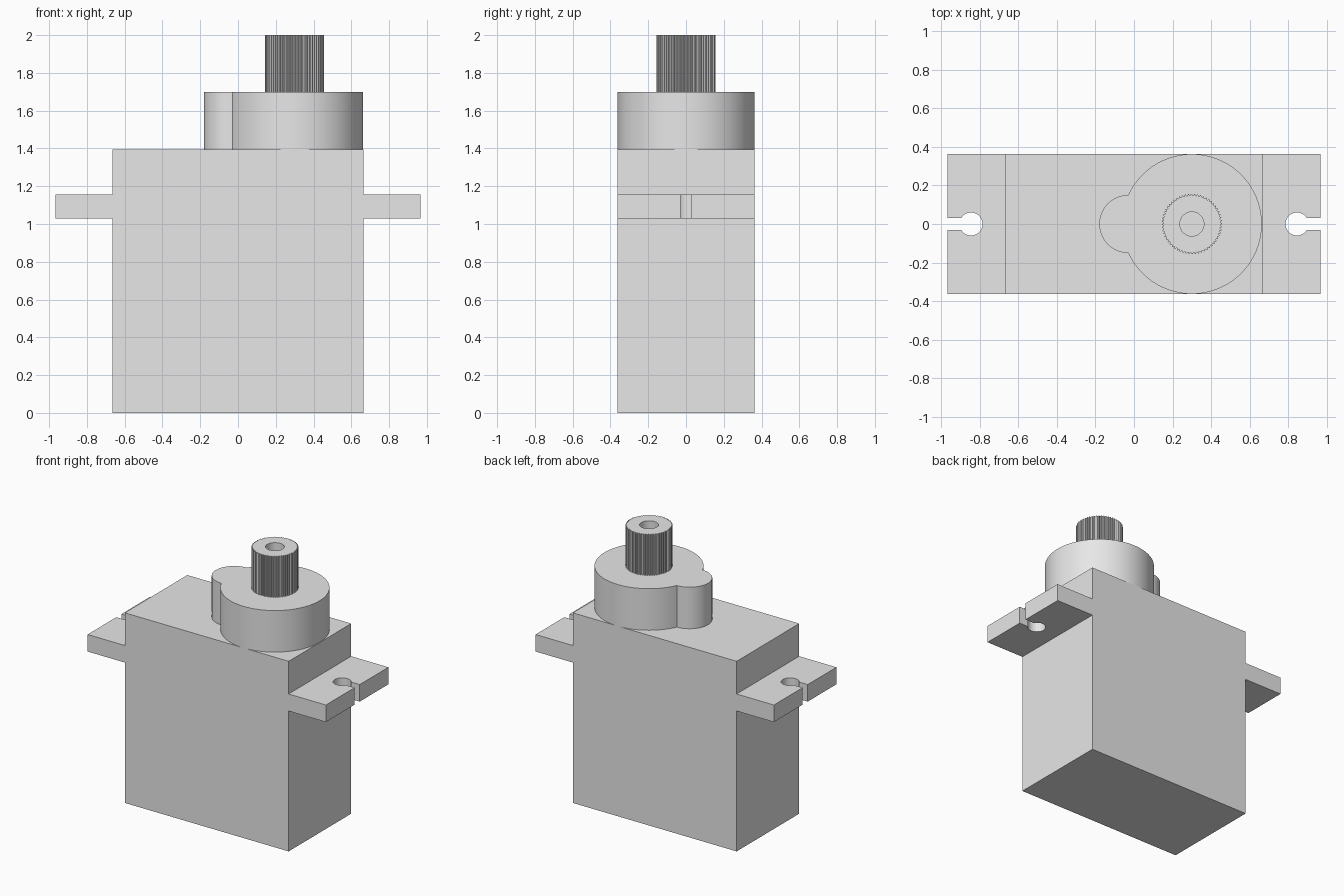
import bpy, bmesh
from math import sin, cos, pi, asin, radians

if "Cube" in bpy.data.objects:
    bpy.data.objects.remove(bpy.data.objects["Cube"])

grey = bpy.data.materials.new("light grey plastic")
grey.diffuse_color = (0.8, 0.8, 0.8, 1)
grey.use_nodes = True
grey.node_tree.nodes["Principled BSDF"].inputs["Base Color"].default_value = grey.diffuse_color


def finish(name, bm):
    """Turn a bmesh into an object, smooth on curves and sharp at corners."""
    bmesh.ops.recalc_face_normals(bm, faces=bm.faces)
    mesh = bpy.data.meshes.new(name)
    bm.to_mesh(mesh)
    bm.free()
    mesh.materials.append(grey)
    mesh.polygons.foreach_set("use_smooth", [True] * len(mesh.polygons))
    mesh.set_sharp_from_angle(angle=radians(20))
    obj = bpy.data.objects.new(name, mesh)
    bpy.context.collection.objects.link(obj)
    return obj


def arc(cx, r, a0, a1, n):
    """Points on an arc centred on (cx, 0)."""
    return [(cx + r * cos(a0 + (a1 - a0) * i / n), r * sin(a0 + (a1 - a0) * i / n))
            for i in range(n + 1)]


def ring(bm, points, z):
    return [bm.verts.new((x, y, z)) for x, y in points]


def bridge(bm, a, b):
    for i in range(len(a)):
        j = (i + 1) % len(a)
        bm.faces.new((a[i], a[j], b[j], b[i]))


def prism(name, outline, z0, z1):
    bm = bmesh.new()
    low, high = ring(bm, outline, z0), ring(bm, outline, z1)
    bridge(bm, low, high)
    bm.faces.new(low)
    bm.faces.new(high)
    return finish(name, bm)


BX, BY = 0.665, 0.3625      # half length and half width of the case
SX = 0.3                    # output shaft position

# Main case
prism("case", [(-BX, -BY), (BX, -BY), (BX, BY), (-BX, BY)], 0, 1.395)

# Mounting ears with keyhole slots open to the outer end
slot, hole_r, hole_x, end = 0.03, 0.06, 0.845, 0.967
a = asin(slot / hole_r)
for side, label in ((1, "right"), (-1, "left")):
    outline = [(BX, -BY), (end, -BY), (end, -slot)]
    outline += arc(hole_x, hole_r, 2 * pi - a, a, 36)
    outline += [(end, slot), (end, BY), (BX, BY)]
    prism("mounting_ear_" + label, [(side * x, y) for x, y in outline], 1.03, 1.155)

# Gear housing: large round boss with a smaller lobe
lobe_r = 0.15
a = pi - asin(lobe_r / BY)
lobe_x = SX + BY * cos(a)
outline = arc(SX, BY, -a, a, 80) + arc(lobe_x, lobe_r, pi / 2, 1.5 * pi, 36)[1:-1]
prism("gear_housing", outline, 1.395, 1.7)

# Splined output shaft with a blind screw hole
teeth, r_out, r_in, bore = 60, 0.156, 0.148, 0.0625
count = teeth * 4
toothed, round_hole = [], []
for i in range(count):
    t = 2 * pi * i / count
    r = r_out if i % 4 < 2 else r_in
    toothed.append((SX + r * cos(t), r * sin(t)))
    round_hole.append((SX + bore * cos(t), bore * sin(t)))
bm = bmesh.new()
rings = [ring(bm, toothed, 1.7), ring(bm, toothed, 2.0),
         ring(bm, round_hole, 2.0), ring(bm, round_hole, 1.75)]
for lower, upper in zip(rings, rings[1:]):
    bridge(bm, lower, upper)
bm.faces.new(rings[0])
bm.faces.new(rings[-1])
finish("splined_shaft", bm)
